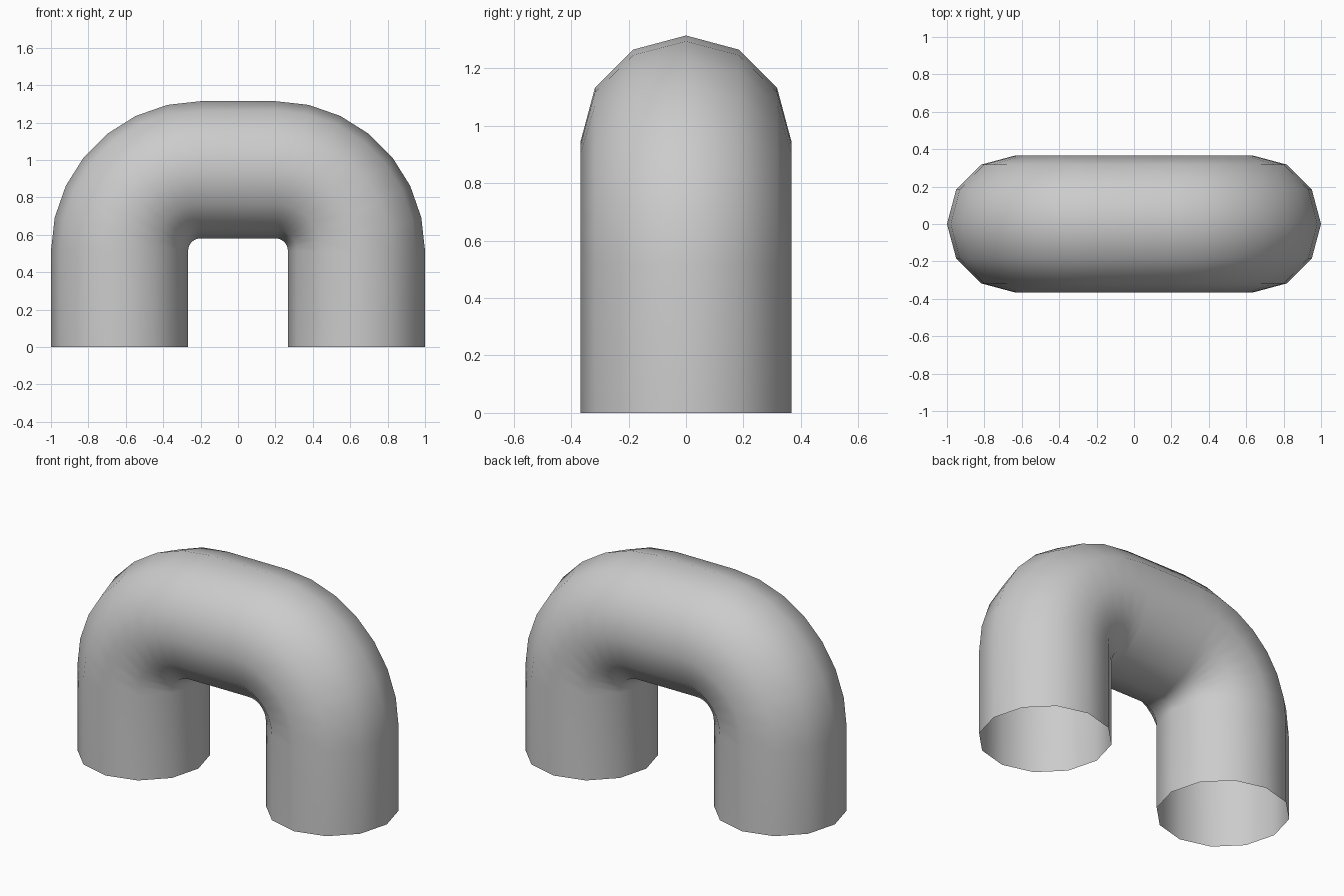
import bpy, bmesh
from math import sin, cos, pi

if "Cube" in bpy.data.objects:
    bpy.data.objects.remove(bpy.data.objects["Cube"])

SIDES, STEPS = 12, 7
TUBE_R, BEND_R = 0.3667, 0.433
LEG_X, TOP_Z = 0.6333, 0.948
BEND_X, BEND_Z = LEG_X - BEND_R, TOP_Z - BEND_R

# Centre path: (x, z, bend angle), up the left leg, over and down the right leg
path = [(-LEG_X, 0, 0)]
for side in (0, 1):
    for i in range(STEPS + 1):
        a = side * pi / 2 + i * pi / 2 / STEPS
        cx = BEND_X if side else -BEND_X
        path.append((cx - BEND_R * cos(a), BEND_Z + BEND_R * sin(a), a))
path.append((LEG_X, 0, pi))

# Sweep a twelve-sided ring along the path, leaving both feet open
bm = bmesh.new()
rings = []
for x, z, a in path:
    ring = []
    for k in range(SIDES):
        t = 2 * pi * k / SIDES
        out = TUBE_R * cos(t)
        ring.append(bm.verts.new((x - out * cos(a), TUBE_R * sin(t), z + out * sin(a))))
    rings.append(ring)
for r0, r1 in zip(rings, rings[1:]):
    for k in range(SIDES):
        n = (k + 1) % SIDES
        bm.faces.new((r0[k], r1[k], r1[n], r0[n])).smooth = True
bmesh.ops.recalc_face_normals(bm, faces=bm.faces)

mesh = bpy.data.meshes.new("arched_pipe")
bm.to_mesh(mesh)
bm.free()
pipe = bpy.data.objects.new("arched_pipe", mesh)
bpy.context.collection.objects.link(pipe)
